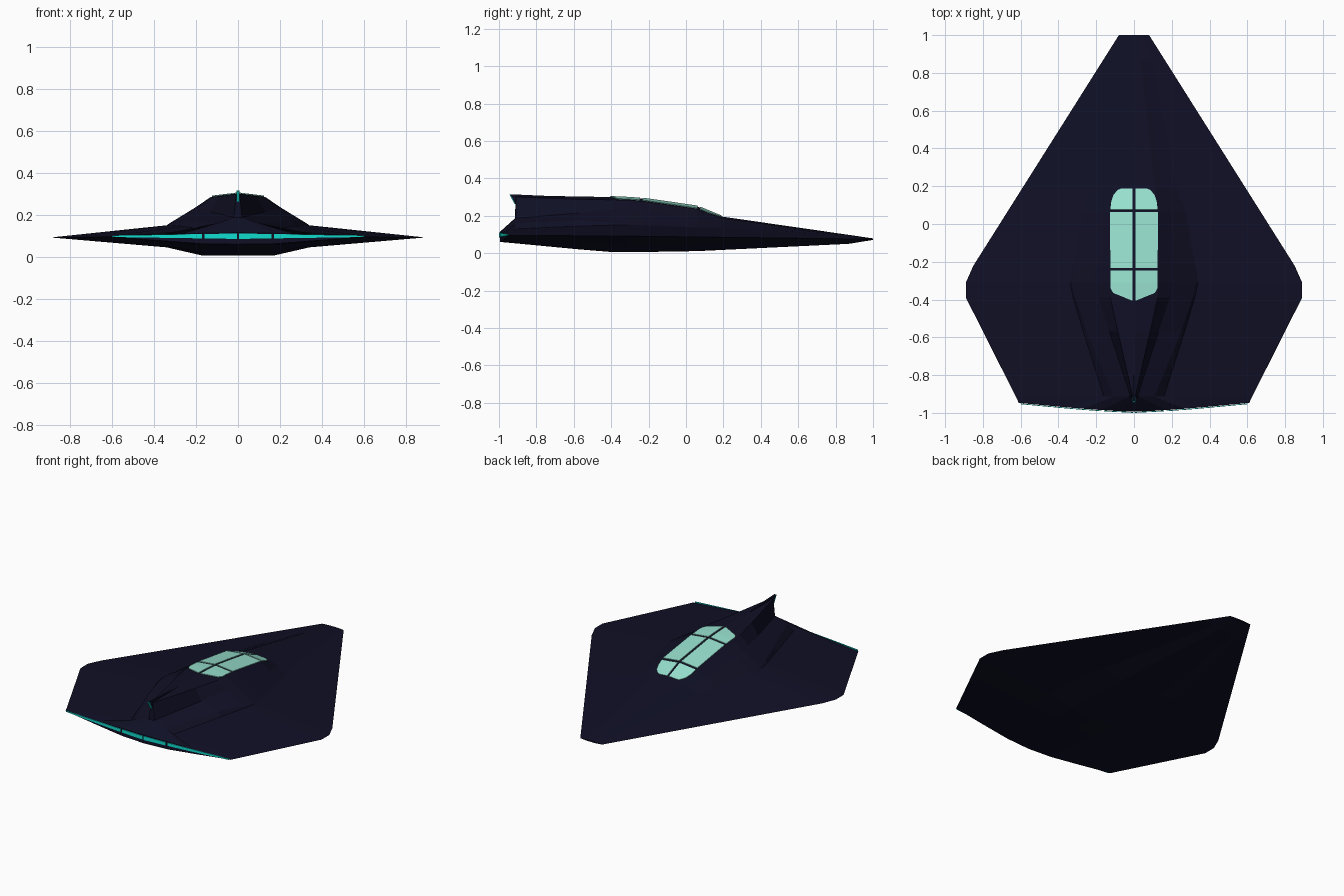
import bpy, bmesh

if "Cube" in bpy.data.objects:
    bpy.data.objects.remove(bpy.data.objects["Cube"])


def material(name, rgb):
    m = bpy.data.materials.new(name)
    m.diffuse_color = (*rgb, 1)
    m.use_nodes = True
    m.node_tree.nodes["Principled BSDF"].inputs["Base Color"].default_value = m.diffuse_color
    return m


NAVY = material("dark_navy", (0.005, 0.005, 0.019))
MINT = material("mint_glass", (0.31, 0.75, 0.62))
CYAN = material("cyan_glow", (0.005, 0.72, 0.62))


def make(name, verts, faces, mat, thick=0):
    me = bpy.data.meshes.new(name)
    me.from_pydata(verts, [], faces)
    bm = bmesh.new()
    bm.from_mesh(me)
    bmesh.ops.remove_doubles(bm, verts=bm.verts, dist=0.0005)
    bmesh.ops.recalc_face_normals(bm, faces=bm.faces)
    bm.to_mesh(me)
    bm.free()
    me.materials.append(mat)
    ob = bpy.data.objects.new(name, me)
    bpy.context.collection.objects.link(ob)
    if thick:
        mod = ob.modifiers.new("thickness", "SOLIDIFY")
        mod.thickness = thick
        mod.offset = 0
    return ob


def lerp_keys(keys, t):
    """Piecewise linear lookup in rows sorted by a falling first value."""
    for a, b in zip(keys, keys[1:]):
        if t >= b[0]:
            f = (a[0] - t) / (a[0] - b[0])
            return [p + (q - p) * f for p, q in zip(a[1:], b[1:])]
    return list(keys[-1][1:])


# Upper hull: y, spine z, then (x, z) of shoulder, valley, ridge and foot
TOP = [
    (1.00, .079, .02, .079, .035, .078, .05, .078, .06, .077),
    (.87, .098, .035, .097, .055, .095, .08, .091, .095, .089),
    (.19, .196, .11, .187, .15, .168, .21, .145, .225, .138),
    (.06, .250, .127, .236, .19, .19, .26, .145, .275, .138),
    (-.22, .290, .13, .276, .21, .225, .315, .156, .325, .149),
    (-.31, .296, .13, .284, .21, .23, .328, .158, .338, .150),
    (-.39, .300, .125, .285, .19, .235, .31, .162, .322, .150),
    (-.57, .303, .085, .288, .13, .215, .25, .175, .268, .145),
    (-.91, .309, .008, .300, .02, .187, .11, .160, .16, .130),
    (-.915, .186, .01, .186, .025, .184, .11, .158, .165, .129),
    (-.99, .115, .06, .114, .17, .112, .27, .108, .37, .104),
]
# Planform edge: y, x, z
EDGE = [(1, .08, .075), (-.22, .85, .09), (-.31, .89, .092), (-.39, .89, .092),
        (-.945, .61, .095), (-1, .61, .095)]
# Lower hull: y, centre z, then (x, z) of keel and chine
LOW = [(1, .071, .03, .071, .055, .073), (.87, .05, .05, .05, .1, .06),
       (.06, .011, .15, .012, .29, .047), (-.31, .005, .17, .006, .34, .045),
       (-.42, .006, .17, .007, .34, .046), (-.99, .06, .17, .062, .37, .077)]


def tail_y(x):
    return -.994 + .047 * (abs(x) / .61) ** 1.3


# Hull: mirrored loft through the stations
rings = []
for row in TOP:
    y = row[0]
    low = lerp_keys(LOW, y)
    half = [(0, row[1])] + [(row[i], row[i + 1]) for i in (2, 4, 6, 8)]
    half += [tuple(lerp_keys(EDGE, y)), (low[3], low[4]), (low[1], low[2]), (0, low[0])]
    tail = row is TOP[-1]
    rings.append([(x, tail_y(x) if tail else y, z) for x, z in half])
verts, faces = [], []
n = len(rings[0])
for side in (1, -1):
    base = len(verts)
    for ring in rings:
        verts += [(side * x, y, z) for x, y, z in ring]
    for r in range(len(rings) - 1):
        for c in range(n - 1):
            a = base + r * n + c
            faces.append((a, a + 1, a + n + 1, a + n))
    faces.append(tuple(range(base, base + n)))
    end = base + (len(rings) - 1) * n
    # tail face split into strips that follow its curve
    faces += [(end, end + 1, end + 2, end + 7, end + 8),
              (end + 2, end + 3, end + 4, end + 6, end + 7),
              (end + 4, end + 5, end + 6)]
make("hull", verts, faces, NAVY)

# Swept tip of the spine fin
fin = [(-.6, .300), (-.94, .315), (-.912, .262), (-.908, .19), (-.6, .25)]
k = len(fin)
verts = [(x, y, z) for x in (-.006, .006) for y, z in fin]
faces = [tuple(range(k)), tuple(range(k, 2 * k))]
faces += [(i, (i + 1) % k, (i + 1) % k + k, i + k) for i in range(k)]
make("fin_tip", verts, faces, NAVY)

# Light on the rear edge of the fin
make("fin_light", [(-.008, -.942, .314), (.008, -.942, .314),
                   (.008, -.915, .264), (-.008, -.915, .264)],
     [(0, 1, 2, 3)], CYAN, .004)


# Canopy glass: panels laid on the hull, with gaps left as frame bars
def hull_z(x, y):
    cz, sx, sz, vx, vz = lerp_keys(TOP, y)[:5]
    if x <= sx:
        return cz + (sz - cz) * x / sx
    return sz + (vz - sz) * (x - sx) / (vx - sx)


WIDTH = [(.19, .06), (.18, .085), (.155, .108), (.12, .12), (.06, .127),
         (-.34, .124), (-.365, .11), (-.405, .012)]
PANELS = [(.188, .18, .155, .12, .076), (.062, -.08, -.22, -.232),
          (-.246, -.31, -.34, -.365, -.405)]
verts, faces = [], []
for side in (1, -1):
    for rows in PANELS:
        for i, y in enumerate(rows):
            w = lerp_keys(WIDTH, y)[0]
            for x in (.007, max(w, .012)):
                verts.append((side * x, y, hull_z(x, y) + .004))
            if i:
                b = len(verts)
                faces.append((b - 4, b - 3, b - 1, b - 2))
make("canopy_glass", verts, faces, MINT, .004)

# Glowing engine strip along the tail, tapering toward the wing corners
verts, faces = [], []
for side in (1, -1):
    for xs in ((.004, .16), (.172, .27, .37, .6)):
        for i, x in enumerate(xs):
            h = .013 - .009 * x / .6
            y = tail_y(x) - .004
            verts += [(side * x, y, .098 - h), (side * x, y, .098 + h)]
            if i:
                b = len(verts)
                faces.append((b - 4, b - 3, b - 1, b - 2))
make("engine_strip", verts, faces, CYAN, .004)
